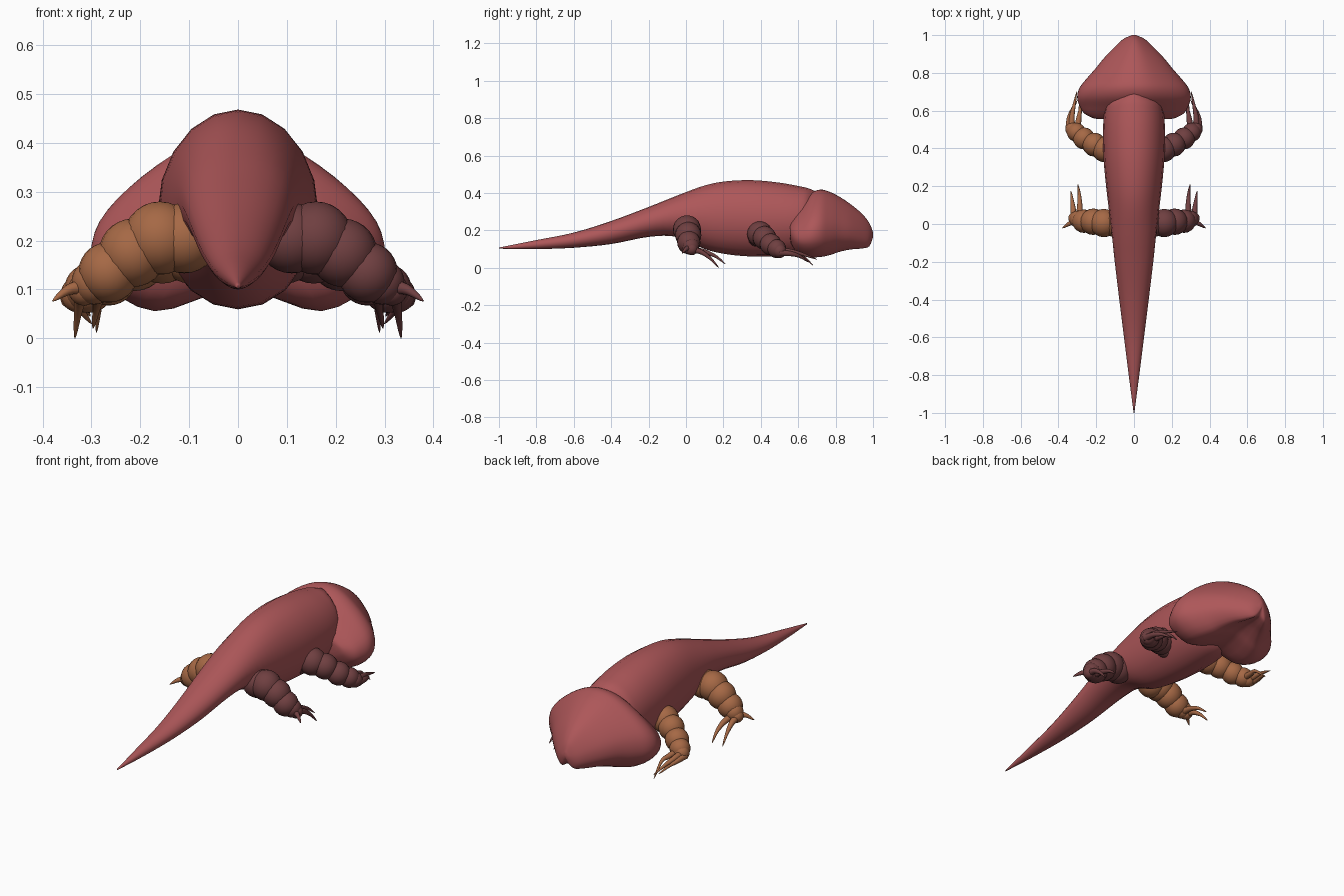
import bpy, bmesh, math
from mathutils import Vector

if "Cube" in bpy.data.objects:
    bpy.data.objects.remove(bpy.data.objects["Cube"])


def material(name, col):
    m = bpy.data.materials.new(name)
    m.diffuse_color = (*col, 1)
    m.use_nodes = True
    m.node_tree.nodes["Principled BSDF"].inputs["Base Color"].default_value = m.diffuse_color
    return m


RED = material("red_skin", (0.42, 0.095, 0.1))
ORANGE = material("orange_skin", (0.38, 0.14, 0.06))
DARK = material("dark_skin", (0.16, 0.05, 0.052))


def spline(pts, n, closed=False):
    """Smooth curve passing through tuples of any length."""
    pts = [Vector(p) for p in pts]
    k, out = len(pts), []
    for i in range(k if closed else k - 1):
        a, b, c, d = [pts[j % k] if closed else pts[max(0, min(k - 1, j))] for j in range(i - 1, i + 3)]
        for s in range(n):
            t = s / n
            out.append(0.5 * (2 * b + (c - a) * t + (2 * a - 5 * b + 4 * c - d) * t * t
                              + (3 * b - a - 3 * c + d) * t ** 3))
    return out if closed else out + [pts[-1]]


def skin(bm, rings):
    """Bridge a series of rings and cap both ends."""
    vs = [[bm.verts.new(p) for p in r] for r in rings]
    n = len(vs[0])
    for a, b in zip(vs, vs[1:]):
        for i in range(n):
            bm.faces.new((a[i], a[(i + 1) % n], b[(i + 1) % n], b[i]))
    bm.faces.new(vs[0][::-1])
    bm.faces.new(vs[-1])


def finish(bm, name, mat):
    bmesh.ops.recalc_face_normals(bm, faces=bm.faces)
    me = bpy.data.meshes.new(name)
    bm.to_mesh(me)
    bm.free()
    ob = bpy.data.objects.new(name, me)
    bpy.context.collection.objects.link(ob)
    me.materials.append(mat)
    for p in me.polygons:
        p.use_smooth = True
    return ob


def loft(name, stations, section, mat, n=4):
    """Stations are (y, half width, top z, bottom z); section is (x, height share)."""
    bm = bmesh.new()
    rings = []
    for y, w, top, bot in spline(stations, n):
        rings.append([(x * w, y, bot + (top - bot) * h) for x, h in section])
    skin(bm, rings)
    return finish(bm, name, mat)


# Body and tail in one tapering sweep
oval = [(math.sin(a), 0.5 + 0.5 * math.cos(a)) for a in [i * math.tau / 20 for i in range(20)]]
loft("body_and_tail", [
    (-1.0, 0.002, 0.108, 0.102), (-0.8, 0.028, 0.148, 0.1), (-0.6, 0.053, 0.188, 0.107),
    (-0.4, 0.078, 0.25, 0.127), (-0.2, 0.102, 0.325, 0.165), (-0.05, 0.118, 0.385, 0.165),
    (0.1, 0.136, 0.44, 0.1), (0.22, 0.15, 0.463, 0.072), (0.36, 0.162, 0.468, 0.06),
    (0.5, 0.164, 0.455, 0.062), (0.6, 0.156, 0.437, 0.075), (0.65, 0.135, 0.426, 0.1),
    (0.69, 0.07, 0.41, 0.15)], oval, RED)

# Wide head with two cheek lobes and a pointed snout
half = [(0.36, 0.93), (0.76, 0.7), (0.98, 0.46), (0.95, 0.2), (0.57, 0.0)]
head_section = spline([(0, 1)] + half + [(0, 0.13)] + [(-x, h) for x, h in half[::-1]], 4, True)
loft("head", [
    (0.556, 0.19, 0.25, 0.16), (0.562, 0.22, 0.275, 0.13), (0.585, 0.262, 0.31, 0.09),
    (0.62, 0.285, 0.35, 0.066), (0.67, 0.3, 0.4, 0.056), (0.72, 0.288, 0.418, 0.058),
    (0.77, 0.25, 0.405, 0.068), (0.82, 0.206, 0.38, 0.085), (0.88, 0.157, 0.34, 0.098),
    (0.94, 0.1, 0.29, 0.103), (0.98, 0.055, 0.24, 0.115), (1.0, 0.01, 0.19, 0.165)],
    head_section, RED)


def claw(bm, pts, radius):
    """Curved spike tapering to a point."""
    path = spline(pts, 5)
    rings = []
    for i, p in enumerate(path):
        d = path[min(i + 1, len(path) - 1)] - path[max(i - 1, 0)]
        q = d.to_track_quat('Z', 'Y')
        r = radius * (1 - i / (len(path) - 1)) ** 0.8 + 0.0008
        rings.append([p + q @ Vector((r * math.cos(a), r * math.sin(a), 0))
                      for a in [k * math.tau / 10 for k in range(10)]])
    skin(bm, rings)


def leg(name, side, mat, joints, claws):
    """Overlapping rounded segments ending in three claws."""
    bm = bmesh.new()
    for (x, y, z, r) in joints:
        geo = bmesh.ops.create_uvsphere(bm, u_segments=20, v_segments=14, radius=r)
        bmesh.ops.translate(bm, verts=geo["verts"], vec=(x * side, y, z))
    for pts in claws:
        claw(bm, [(x * side, y, z) for x, y, z in pts], 0.018)
    finish(bm, name, mat)


hind_joints = [(0.11, 0.005, 0.205, 0.072), (0.16, 0.005, 0.205, 0.075), (0.215, 0.012, 0.175, 0.07),
               (0.265, 0.015, 0.135, 0.062), (0.295, 0.025, 0.115, 0.046), (0.315, 0.03, 0.1, 0.033)]
hind_claws = [[(0.29, 0.04, 0.095), (0.287, 0.1, 0.085), (0.29, 0.16, 0.06), (0.297, 0.21, 0.02)],
              [(0.32, 0.035, 0.095), (0.322, 0.08, 0.085), (0.328, 0.13, 0.05), (0.334, 0.175, 0.0)],
              [(0.31, 0.02, 0.105), (0.345, 0.0, 0.1), (0.38, -0.022, 0.076)]]
fore_joints = [(0.1, 0.38, 0.175, 0.062), (0.155, 0.395, 0.18, 0.068), (0.21, 0.42, 0.16, 0.063),
               (0.265, 0.453, 0.125, 0.058), (0.305, 0.485, 0.102, 0.05), (0.325, 0.5, 0.09, 0.038)]
fore_claws = [[(0.3, 0.5, 0.09), (0.292, 0.56, 0.085), (0.285, 0.61, 0.075), (0.29, 0.68, 0.012)],
              [(0.33, 0.51, 0.09), (0.328, 0.57, 0.085), (0.317, 0.63, 0.07), (0.303, 0.7, 0.045)],
              [(0.345, 0.5, 0.08), (0.342, 0.56, 0.075), (0.325, 0.61, 0.06), (0.3, 0.655, 0.03)]]
for side, label, mat in ((-1, "left", ORANGE), (1, "right", DARK)):
    leg("hind_leg_" + label, side, mat, hind_joints, hind_claws)
    leg("fore_leg_" + label, side, mat, fore_joints, fore_claws)
